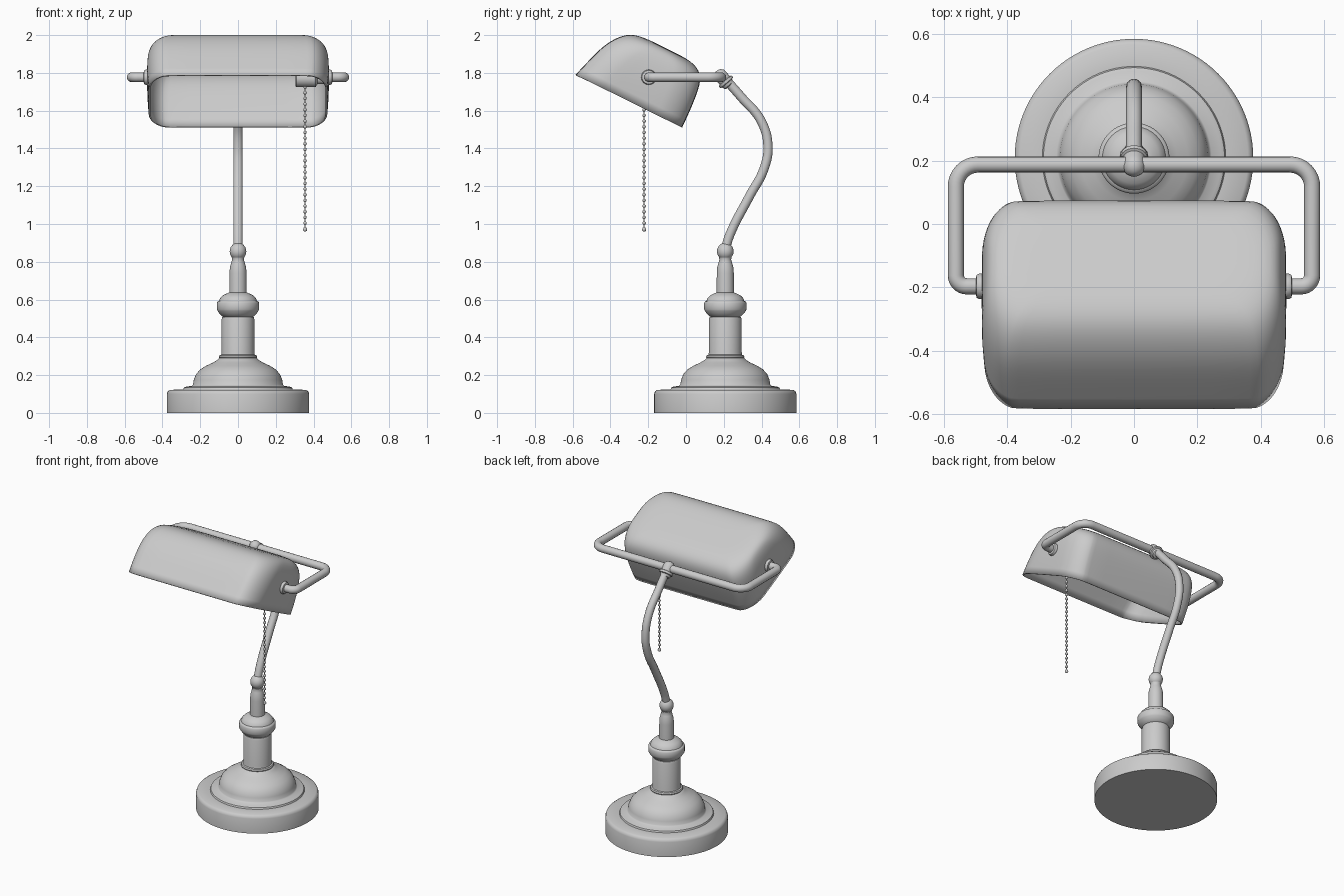
import bpy, bmesh, math
from mathutils import Vector, Matrix

if "Cube" in bpy.data.objects:
    bpy.data.objects.remove(bpy.data.objects["Cube"])

YC = 0.208  # y of the stand axis


def finish(name, bm):
    me = bpy.data.meshes.new(name)
    bm.to_mesh(me)
    bm.free()
    ob = bpy.data.objects.new(name, me)
    bpy.context.collection.objects.link(ob)
    return ob


def loft(bm, rings):
    for a, b in zip(rings, rings[1:]):
        n = len(a)
        for i in range(n):
            j = (i + 1) % n
            bm.faces.new((a[i], a[j], b[j], b[i]))


def lathe(name, profile, origin, axis=(0, 0, 1), n=64):
    """Revolve (radius, height) pairs about an axis, with both ends capped."""
    bm = bmesh.new()
    m = Matrix.Translation(origin) @ Vector((0, 0, 1)).rotation_difference(Vector(axis)).to_matrix().to_4x4()
    rings = [[bm.verts.new(m @ Vector((r * math.cos(2 * math.pi * i / n), r * math.sin(2 * math.pi * i / n), h)))
              for i in range(n)] for r, h in profile]
    loft(bm, rings)
    bm.faces.new(rings[0][::-1])
    bm.faces.new(rings[-1])
    return finish(name, bm)


def tube(name, pts, radius, smooth=False):
    cu = bpy.data.curves.new(name, 'CURVE')
    cu.dimensions = '3D'
    cu.bevel_depth, cu.bevel_resolution, cu.use_fill_caps = radius, 5, True
    sp = cu.splines.new('BEZIER' if smooth else 'POLY')
    if smooth:
        sp.bezier_points.add(len(pts) - 1)
        for bp, p in zip(sp.bezier_points, pts):
            bp.co = p
            bp.handle_left_type = bp.handle_right_type = 'AUTO'
    else:
        sp.points.add(len(pts) - 1)
        for q, p in zip(sp.points, pts):
            q.co = (*p, 1)
    ob = bpy.data.objects.new(name, cu)
    bpy.context.collection.objects.link(ob)
    bpy.ops.object.select_all(action='DESELECT')
    ob.select_set(True)
    bpy.context.view_layer.objects.active = ob
    bpy.ops.object.convert(target='MESH')


def fillet(pts, radii, steps=8):
    """Round the inner corners of a polyline."""
    pts = [Vector(p) for p in pts]
    out = [pts[0]]
    for a, p, b, r in zip(pts, pts[1:], pts[2:], radii):
        s, e = p + (a - p).normalized() * r, p + (b - p).normalized() * r
        c = s + e - p
        for k in range(steps + 1):
            t = math.pi / 2 * k / steps
            out.append(c + (s - c) * math.cos(t) + (e - c) * math.sin(t))
    return out + [pts[-1]]


# Turned base, column, collar and neck
lathe("base", [(.377, 0), (.377, .1), (.372, .114), (.36, .122), (.29, .124), (.286, .134), (.275, .139),
               (.245, .143), (.238, .15), (.234, .175), (.222, .205), (.2, .23), (.17, .249), (.135, .265),
               (.11, .28), (.1, .29), (.08, .292)], (0, YC, 0), n=96)
lathe("column", [(.08, .285), (.098, .288), (.102, .296), (.098, .305), (.089, .308), (.087, .32), (.087, .495),
                 (.083, .508), (.07, .51)], (0, YC, 0))
lathe("collar", [(.07, .505), (.085, .512), (.1, .528), (.108, .54), (.112, .548), (.112, .582), (.108, .589),
                 (.1, .593), (.095, .607), (.08, .622), (.06, .632), (.045, .638)], (0, YC, 0))
lathe("neck", [(.046, .63), (.045, .74), (.043, .77), (.036, .795), (.031, .812), (.034, .822)], (0, YC, 0))
lathe("neck_ball", [(max(.002, .044 * math.sin(math.pi * k / 12)), -.046 * math.cos(math.pi * k / 12))
                    for k in range(13)], (0, YC, .855), n=32)

# Curved arm and its top joint
arm = [(.208, .87), (.235, .95), (.335, 1.145), (.412, 1.29), (.434, 1.41), (.398, 1.545), (.29, 1.675), (.195, 1.782)]
tube("arm", [(0, y, z) for y, z in arm], .025, True)
lathe("arm_joint", [(.006, -.04), (.022, -.034), (.033, -.02), (.036, 0), (.035, .018), (.035, .026), (.043, .029),
                    (.045, .036), (.043, .043), (.034, .046), (.031, .06), (.024, .065)],
      (0, .188, 1.78), (0, .65, -.76), 32)

# Bent frame carrying the shade
Z = 1.777
tube("shade_frame", fillet([(-.47, -.197, Z), (-.563, -.197, Z), (-.563, .188, Z), (.563, .188, Z),
                            (.563, -.197, Z), (.47, -.197, Z)], [.035, .07, .07, .035]), .0255)
for side, s in (("left", -1), ("right", 1)):
    lathe(side + "_pivot", [(.03, .46), (.04, .475), (.04, .489), (.036, .497), (.025, .5)],
          (0, -.197, Z), (s, 0, 0), 32)

# Shade: rounded-rectangle rings stacked square to the tilted opening
U, W, O = Vector((0, .896, -.444)), Vector((0, .444, .896)), Vector((0, -.585, 1.79))
levels = [(0, 0, .63, .474), (.09, .027, .628, .481), (.17, .052, .623, .482), (.22, .075, .617, .479),
          (.26, .1, .608, .474), (.295, .13, .59, .464), (.32, .165, .56, .448), (.334, .21, .515, .415),
          (.338, .26, .47, .36), (.339, .32, .41, .28)]
bm = bmesh.new()
rings = []
for w, u0, u1, hx in levels:
    ru, rx = min(.17, (u1 - u0) * .45), .11
    ring = []
    for q, (sx, su) in enumerate(((1, 1), (-1, 1), (-1, -1), (1, -1))):
        cx = sx * (hx - rx)
        cu = (u1 - ru) if su > 0 else (u0 + ru)
        for k in range(9):
            a = math.pi / 2 * (q + k / 8)
            x, u = cx + rx * math.cos(a), cu + ru * math.sin(a)
            ring.append(bm.verts.new(O + U * u + W * w + Vector((x, 0, 0))))
    rings.append(ring)
loft(bm, rings)
bm.faces.new(rings[-1])
shade = finish("shade", bm)
sub = shade.modifiers.new("smooth", 'SUBSURF')
sub.levels = sub.render_levels = 1
sol = shade.modifiers.new("wall", 'SOLIDIFY')
sol.thickness, sol.offset = .01, -1

# Lamp socket inside the shade
lathe("socket", [(.04, .305), (.046, .309), (.046, .41), (.03, .42), (.028, .475)], (0, -.21, 1.77), (1, 0, 0), 32)

# Beaded pull chain
bm = bmesh.new()
for i in range(26):
    bmesh.ops.create_icosphere(bm, subdivisions=2, radius=.0095,
                               matrix=Matrix.Translation((.355, -.222, 1.725 - .03 * i)))
bmesh.ops.create_icosphere(bm, subdivisions=2, radius=.011, matrix=Matrix.Translation((.355, -.222, .97)))
finish("chain_beads", bm)
tube("chain_wire", [(.355, -.222, 1.74), (.355, -.222, .97)], .003)

for ob in bpy.data.objects:
    ob.select_set(ob.type == 'MESH')
bpy.context.view_layer.objects.active = shade
bpy.ops.object.shade_smooth_by_angle(angle=math.radians(40))
